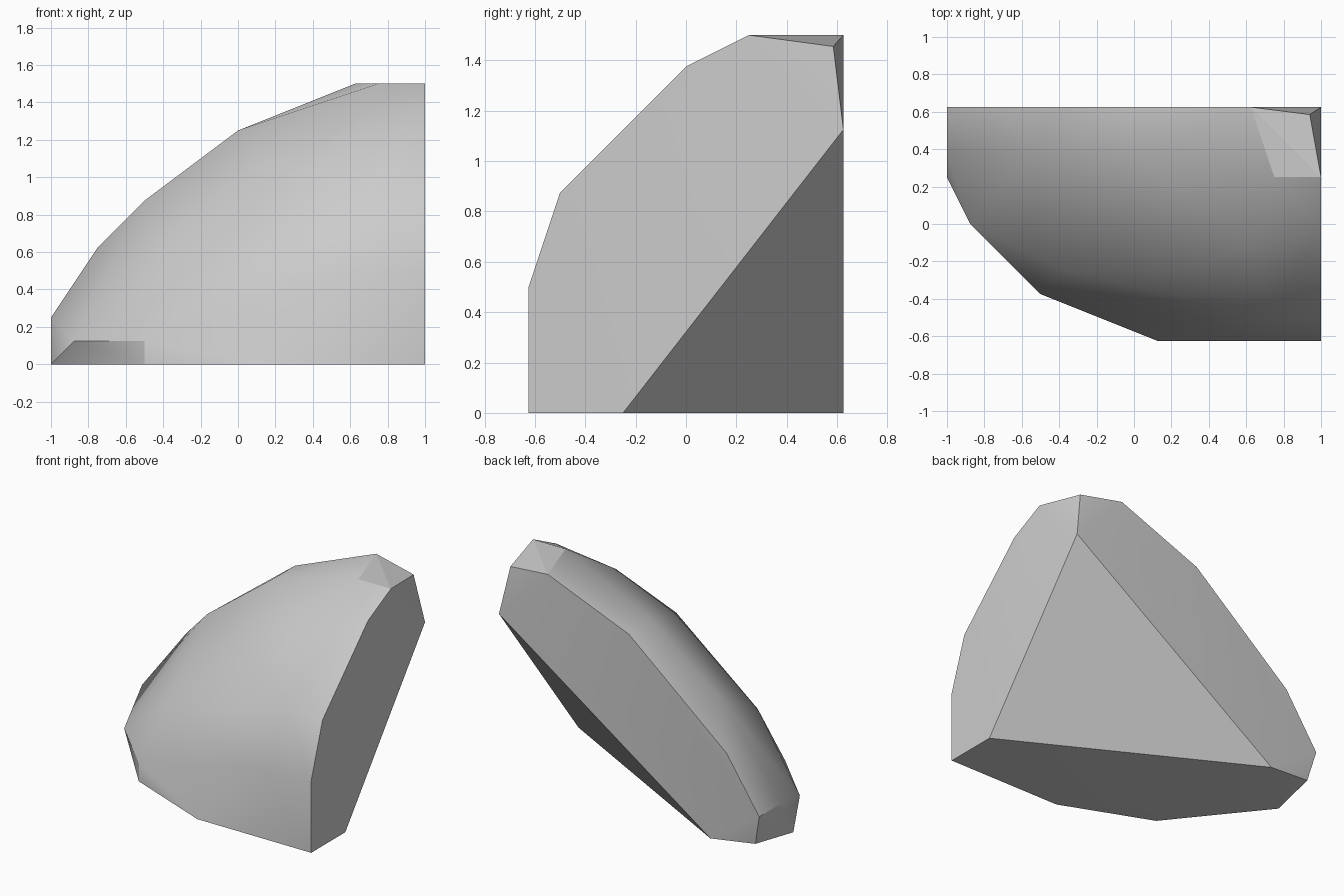
import bpy
import bmesh
import math
from mathutils import Vector

UNIT = 1 / 8  # modelling grid: points below are counted in eighths

cube = bpy.data.objects.get("Cube")
if cube:
    bpy.data.objects.remove(cube, do_unlink=True)


def make_material(name, colour):
    mat = bpy.data.materials.new(name)
    mat.use_nodes = True
    mat.diffuse_color = colour
    mat.node_tree.nodes["Principled BSDF"].inputs["Base Color"].default_value = colour
    return mat


def hull_object(name, points, material):
    """Convex solid wrapped around the points, with coplanar faces merged."""
    bm = bmesh.new()
    for point in points:
        bm.verts.new(Vector(point) * UNIT)
    bmesh.ops.convex_hull(bm, input=bm.verts[:])
    loose = [v for v in bm.verts if not v.link_faces]
    bmesh.ops.delete(bm, geom=loose, context="VERTS")
    bmesh.ops.dissolve_limit(bm, angle_limit=math.radians(0.5),
                             verts=bm.verts[:], edges=bm.edges[:])
    bmesh.ops.recalc_face_normals(bm, faces=bm.faces[:])
    mesh = bpy.data.meshes.new(name)
    bm.to_mesh(mesh)
    bm.free()
    mesh.materials.append(material)
    obj = bpy.data.objects.new(name, mesh)
    bpy.context.collection.objects.link(obj)
    return obj


def is_crisp_facet(normal):
    """Level top facet, undercut facets and the upright facet beside them."""
    level = normal.z > 0.999
    undercut = -0.9 < normal.z < -0.3
    upright = abs(normal.z) < 0.01 and max(normal.x, normal.y) < -0.6
    return level or undercut or upright


# Flat side profile (y, z) on the plane x = 8
side = [(8, y, z) for y, z in
        [(-2, 0), (-5, 0), (-5, 4), (-4, 7), (0, 11), (2, 12), (5, 9)]]

# Flat back profile (x, z) on the plane y = 5
back = [(x, 5, z) for x, z in
        [(-5, 0), (-8, 2), (-6, 5), (0, 10), (5, 12)]]

# Flat bottom profile (x, y) on the ground
bottom = [(x, y, 0) for x, y in [(-8, 2), (-4, -3), (1, -5)]]

# Blunt tips at the top corner and the low back corner
tips = [(7.52, 4.68, 11.64), (-7.6, 4.76, 0.3)]

# Rounded outer shell between the flat profiles
shell = [(-7, 0, 1), (-4, -3, 1), (-8, 3, 2), (-6, 4, 5), (-4, 3, 7),
         (0, 3, 10), (-3, -2, 4), (2, -2, 8), (5, -1, 10), (6, 2, 12),
         (6, -4, 7), (5, -5, 4)]

stone = make_material("stone grey", (0.6, 0.6, 0.6, 1))
rock = hull_object("rock_chunk", side + back + bottom + tips + shell, stone)

# Soft shell, crisp rims around the flat cuts
bpy.ops.object.select_all(action="DESELECT")
rock.select_set(True)
bpy.context.view_layer.objects.active = rock
bpy.ops.object.shade_smooth_by_angle(angle=math.radians(30))

# Crisp outlines around each group of small facets
outline = set()
for face in rock.data.polygons:
    if is_crisp_facet(face.normal):
        outline ^= set(face.edge_keys)
for edge in rock.data.edges:
    if edge.key in outline:
        edge.use_edge_sharp = True
